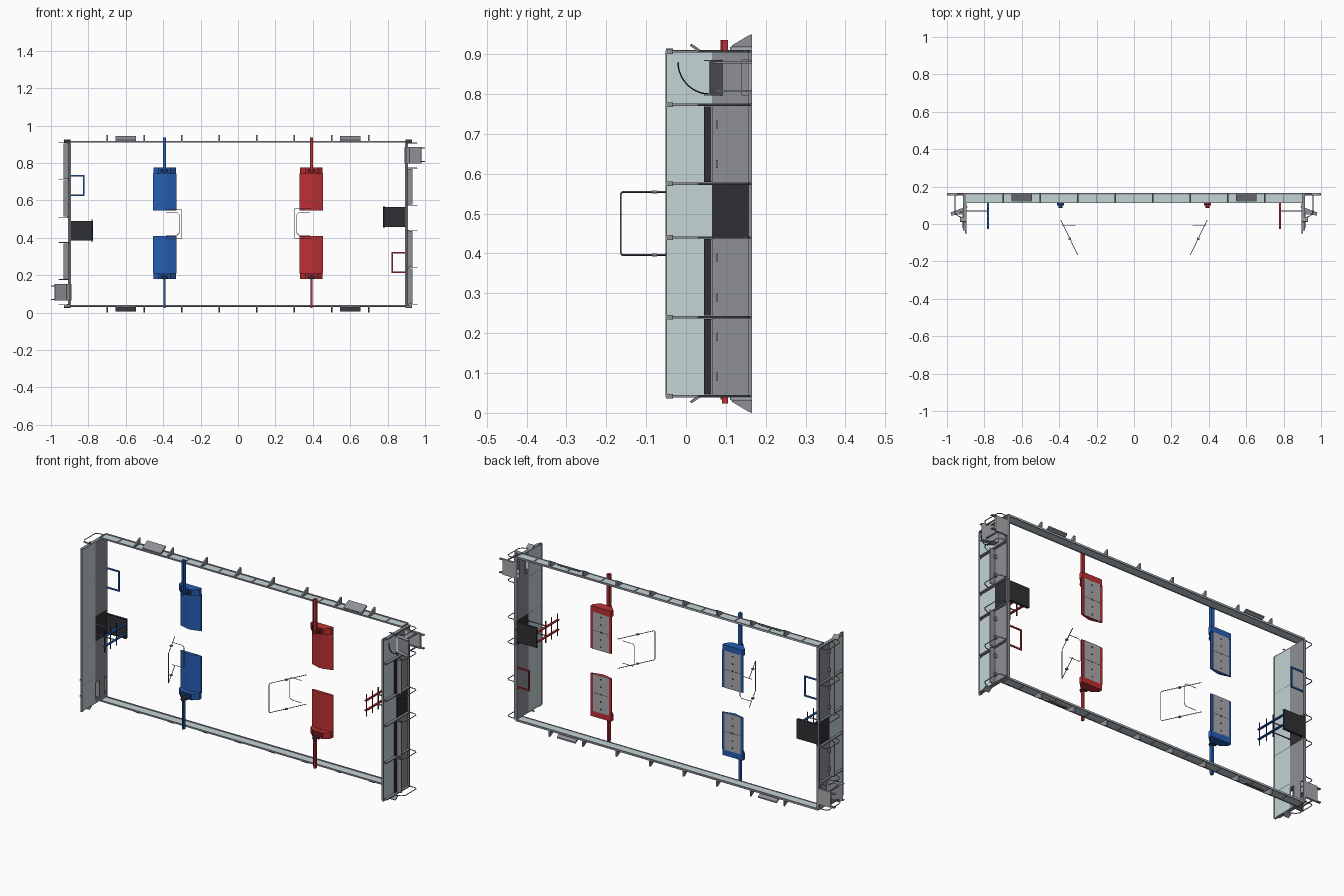
import bpy, math

if "Cube" in bpy.data.objects:
    bpy.data.objects.remove(bpy.data.objects["Cube"])

def mat(name, r, g, b):
    m = bpy.data.materials.new(name)
    m.diffuse_color = (r, g, b, 1)
    m.use_nodes = True
    m.node_tree.nodes["Principled BSDF"].inputs["Base Color"].default_value = m.diffuse_color
    return m

CLEAR = mat("clear_panel", .55, .66, .68)
GREY = mat("grey_metal", .27, .28, .31)
DARK = mat("dark", .03, .03, .035)
PLATE = mat("light_plate", .4, .4, .42)
RED, BLUE = mat("red", .5, .03, .035), mat("blue", .02, .11, .45)
DRED, DBLUE = mat("deep_red", .25, .015, .02), mat("deep_blue", .01, .05, .2)
H = .95                                   # full extent in z

def place(p, s):
    """Turn a point half a revolution about the field centre when s is -1."""
    return p if s > 0 else (-p[0], p[1], H - p[2])

def add_mesh(name, verts, faces, m):
    me = bpy.data.meshes.new(name)
    me.from_pydata(verts, [], faces)
    me.materials.append(m)
    ob = bpy.data.objects.new(name, me)
    bpy.context.collection.objects.link(ob)
    import bmesh
    bm = bmesh.new()
    bm.from_mesh(me)
    bmesh.ops.recalc_face_normals(bm, faces=bm.faces)
    bm.to_mesh(me)
    bm.free()
    return ob

def prism(name, pts, a, b, m, axis='z', s=1):
    """Extrude a profile: (x, y) along z, or (y, z) along x."""
    n = len(pts)
    f = (lambda p, t: (p[0], p[1], t)) if axis == 'z' else (lambda p, t: (t, p[0], p[1]))
    v = [place(f(p, t), s) for t in (a, b) for p in pts]
    faces = [tuple(range(n)), tuple(range(n, 2 * n))]
    faces += [(i, (i + 1) % n, n + (i + 1) % n, n + i) for i in range(n)]
    return add_mesh(name, v, faces, m)

def box(name, x0, x1, y0, y1, z0, z1, m, s=1):
    return prism(name, [(x0, y0), (x1, y0), (x1, y1), (x0, y1)], z0, z1, m, 'z', s)

def wire(name, pts, r, m, s=1, closed=False):
    """Round bar along a path, turned into a mesh."""
    cu = bpy.data.curves.new(name, 'CURVE')
    cu.dimensions = '3D'
    cu.bevel_depth, cu.bevel_resolution = r, 1
    cu.use_fill_caps = True
    sp = cu.splines.new('POLY')
    sp.points.add(len(pts) - 1)
    sp.use_cyclic_u = closed
    for q, p in zip(sp.points, pts):
        q.co = (*place(p, s), 1)
    tmp = bpy.data.objects.new(name, cu)
    bpy.context.collection.objects.link(tmp)
    dg = bpy.context.evaluated_depsgraph_get()
    me = bpy.data.meshes.new_from_object(tmp.evaluated_get(dg))
    bpy.data.objects.remove(tmp)
    me.materials.clear()
    me.materials.append(m)
    ob = bpy.data.objects.new(name, me)
    bpy.context.collection.objects.link(ob)
    return ob

# Long side rails with caps, seams and outward supports (bottom rail, then top)
for s in (1, -1):
    box("side_rail_panel", -.9, .9, .115, .165, .034, .038, CLEAR, s)
    box("rail_top_cap", -.9, .9, .111, .116, .032, .040, GREY, s)
    box("rail_bottom_cap", -.9, .9, .158, .165, .031, .041, GREY, s)
    for i in range(19):
        x = -.9 + .1 * i
        box("rail_post", x - .003, x + .003, .113, .163, .031, .036, GREY, s)
    for i in range(8):
        x = -.7 + .2 * i
        prism("rail_support", [(.115, .035), (.115, .028), (.155, .004), (.165, 0), (.165, .035)],
              x - .004, x + .004, GREY, 'x', s)
    for x in (-.6, .6):
        prism("gate_step", [(.12, .033), (.12, .028), (.16, .005), (.165, .005), (.165, .012), (.13, .033)],
              x - .055, x + .055, GREY, 'x', s)

# End walls
for s, col, deep in ((1, RED, DRED), (-1, BLUE, DBLUE)):
    bounds = (.042, .24, .44, .575, .773, .907)
    for i, (z0, z1) in enumerate(zip(bounds, bounds[1:])):
        box("clear_wall_panel", .896, .9, -.05, .066, z0, z1, CLEAR, s)
        if i < 4:
            box("lower_wall_panel", .895, .902, .065, .165, z0, z1, DARK if i == 2 else GREY, s)
        if i in (0, 1, 3):
            box("control_shelf", .9, .932, .061, .066, z0 + .004, z1 - .004, GREY, s)
            box("shelf_back", .9, .905, .045, .064, z0 + .004, z1 - .004, DARK, s)
            for t in (.25, .75):
                zc = z0 + (z1 - z0) * t
                box("panel_latch", .902, .915, .075, .08, zc - .01, zc + .01, GREY, s)
    box("wall_top_rim", .894, .904, -.052, -.048, .04, .909, GREY, s)
    box("wall_bottom_rim", .894, .91, .157, .165, .04, .909, GREY, s)
    for z in bounds:
        box("wall_post", .896, .914, -.035, .165, z - .003, z + .003, GREY, s)
        box("post_tab", .896, .904, -.05, -.032, z - .006, z + .006, GREY, s)
        wire("post_brace", [(.91, .03, z), (.945, .045, z), (.957, .06, z), (.957, .15, z),
                            (.945, .16, z), (.91, .16, z)], .0022, GREY, s)
    for z, d in ((.042, -1), (.907, 1)):
        prism("corner_tab", [(.03, z), (.01, z + d * .014), (.014, z + d * .018), (.036, z + d * .003)],
              .895, .93, GREY, 'x', s)

    # Outpost opening, sloping chute and swing door arc
    box("outpost_lower_panel", .895, .902, .065, .165, .773, .797, GREY, s)
    box("outpost_upper_panel", .895, .902, .065, .165, .886, .907, GREY, s)
    box("outpost_mid_panel", .895, .902, .092, .14, .797, .886, GREY, s)
    prism("chute_floor", [(.89, .09), (.978, .058), (.98, .062), (.892, .094)], .797, .886, GREY, 'z', s)
    for z in (.797, .883):
        prism("chute_side", [(.9, .055), (.978, .045), (.98, .062), (.9, .092)], z, z + .003, GREY, 'z', s)
    box("outpost_base", .9, .978, .155, .165, .8, .884, PLATE, s)
    for z in (.805, .877):
        box("outpost_leg", .955, .961, .07, .165, z, z + .005, GREY, s)
        box("outpost_foot", .9, 1.0, .152, .165, z, z + .005, GREY, s)
    arc = [(.915, .06 - .08 * math.sin(a), .88 - .08 * math.cos(a))
           for a in [math.pi / 2 * k / 10 for k in range(11)]]
    wire("door_arc", arc, .002, DARK, s)

    # Climbing tower: floor plate, uprights, rungs and stays
    box("tower_floor_plate", .776, .897, .158, .165, .459, .564, DARK, s)
    for z in (.459, .561):
        box("tower_plate_edge", .776, .897, .152, .158, z, z + .003, DARK, s)
    for z in (.485, .538):
        box("tower_upright", .775, .786, -.028, .16, z - .003, z + .003, col, s)
        box("tower_stay", .785, .897, .066, .071, z - .002, z + .002, GREY, s)
    for y in (-.02, .03, .08):
        wire("tower_rung", [(.781, y, .452), (.781, y, .571)], .003, deep, s)

    # Depot frame on the floor
    for z in (.213, .317):
        box("depot_bar", .82, .897, .16, .165, z, z + .008, col, s)
    box("depot_end_bar", .82, .828, .16, .165, .221, .317, col, s)

    # Hub net frame
    lo, hi = .397, .555
    wire("net_outer_frame", [(.392, .022, lo), (.303, -.16, lo), (.3, -.164, lo + .006),
                             (.3, -.164, hi - .006), (.303, -.16, hi), (.392, .022, hi)], .0018, GREY, s)
    wire("net_inner_frame", [(.385, -.01, .415), (.325, -.01, .415), (.315, -.01, .425),
                             (.315, -.01, .525), (.325, -.01, .535), (.385, -.01, .535)], .0015, GREY, s)
    for z in (lo, hi):
        box("net_clamp", .338, .35, -.085, -.073, z - .003, z + .003, GREY, s)

# Ramps and trench arms: mirrored in x, upper and lower along z
def trench(sx, col, deep):
    def sbox(name, x0, x1, *r):
        box(name, min(sx * x0, sx * x1), max(sx * x0, sx * x1), *r)

    def sprism(name, pts, *r):
        prism(name, [(sx * x, y) for x, y in pts], *r)

    ramp = [(.33, .163), (.33, .158), (.385, .143), (.4, .143), (.455, .158), (.455, .163)]
    end = [(.332, .165), (.332, .145), (.36, .118), (.425, .118), (.453, .145), (.453, .165)]
    for z0, z1, e0, e1, b0, b1 in ((.545, .745, .742, .775, .775, .936), (.21, .41, .18, .213, .034, .18)):
        up = z0 > .5
        sprism("ramp", ramp, z0, z1, col)
        sbox("ramp_base_plate", .345, .44, .162, .165, z0, z1, PLATE)
        for k in range(5):
            z = z0 + (k + .5) * (z1 - z0) / 5
            wire("base_bolt", [(sx * .393, .163, z), (sx * .393, .1655, z)], .005, DARK)
        sbox("ramp_seam", .345, .44, .1645, .1652, (z0 + z1) / 2 - .001, (z0 + z1) / 2 + .001, DARK)
        sprism("trench_block", end, e0, e1, col)
        sbox("block_cap", .365, .42, .112, .119, e0 + .005, e1 - .005, deep)
        w = .008 if up else .005
        sbox("trench_arm", .393 - w, .393 + w, .09, .105, b0 - .01, b1 + .01 if not up else b1, col)
        sbox("arm_edge", .393 - w, .393 - w + .003, .087, .09, b0, b1, deep)
        zc = e1 - .016 if up else e0 + .008
        wire("arm_pivot", [(sx * .393, .085, zc), (sx * .393, .12, zc)], .011, DARK if not up else deep)
        sbox("arm_yoke", .375, .411, .1, .114, zc - .006, zc + .006, deep)

trench(1, RED, DRED)
trench(-1, BLUE, DBLUE)
